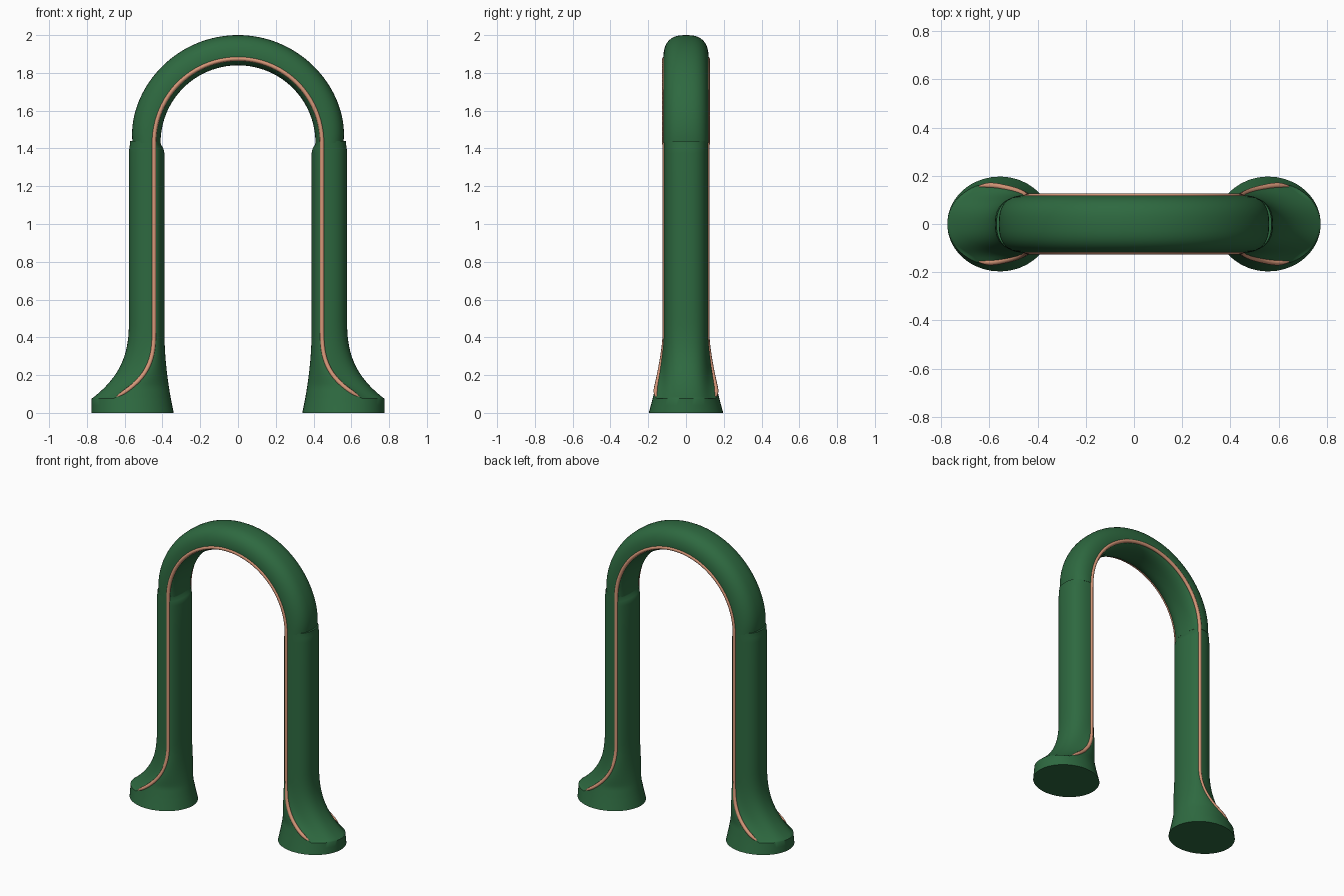
import bpy, bmesh, math

if "Cube" in bpy.data.objects:
    bpy.data.objects.remove(bpy.data.objects["Cube"])

ARCH_Z = 1.43      # height of the arch centre
STRIPE_R = 0.445   # stripe distance from the centre line


def material(name, rgb):
    m = bpy.data.materials.new(name)
    m.diffuse_color = (*rgb, 1)
    m.use_nodes = True
    m.node_tree.nodes["Principled BSDF"].inputs["Base Color"].default_value = m.diffuse_color
    return m


green = material("deep_green", (0.027, 0.141, 0.051))
copper = material("copper", (0.68, 0.31, 0.19))


def fall(z, start, length, power):
    """Eases from 1 at start to 0 at start + length."""
    return min(1, max(0, 1 - (z - start) / length)) ** power


def loft(name, rings, mat, angle=35):
    """Skin a list of closed rings and cap both ends."""
    bm = bmesh.new()
    loops = [[bm.verts.new(p) for p in ring] for ring in rings]
    n = len(loops[0])
    for a, b in zip(loops, loops[1:]):
        for i in range(n):
            j = (i + 1) % n
            bm.faces.new((a[i], a[j], b[j], b[i]))
    bm.faces.new(loops[0])
    bm.faces.new(loops[-1])
    bmesh.ops.recalc_face_normals(bm, faces=bm.faces)
    me = bpy.data.meshes.new(name)
    bm.to_mesh(me)
    bm.free()
    ob = bpy.data.objects.new(name, me)
    bpy.context.collection.objects.link(ob)
    me.materials.append(mat)
    smooth(ob, angle)
    return ob


def smooth(ob, angle):
    bpy.ops.object.select_all(action='DESELECT')
    bpy.context.view_layer.objects.active = ob
    ob.select_set(True)
    bpy.ops.object.shade_smooth_by_angle(angle=math.radians(angle))


def seam(z):
    """Seam between inner flare and outer sweep: x, half depth, ellipse values."""
    s = STRIPE_R + 0.215 * fall(z, 0.075, 0.4, 3.5)
    ry = 0.118 + 0.079 * fall(z, 0, 0.4, 1.4)
    c = min(0.557, s)
    t0 = math.acos((s - c) / 0.218)
    return s, ry * math.sin(t0), c, ry, t0


def leg_ring(z, disc):
    s, w, c, ry, t0 = seam(z)
    top = 1 - fall(z, 1.375, 0.05, 1)
    xi = 0.39 - 0.05 * fall(z, 0, 0.45, 2) + 0.022 * top ** 2
    xo = 0.577 + 0.198 * fall(z, 0.075, 0.45, 3) - 0.006 * top ** 2
    pts = []
    # inner rounded side
    for i in range(25):
        t = t0 + (2 * math.pi - 2 * t0) * i / 24
        k = math.cos(t)
        pts.append((c + k * (0.218 if k > 0 else c - xi), ry * math.sin(t), z))
    # outer side: disc rim or swept rounded face
    for i in range(1, 24):
        f = i / 24
        if disc:
            t = -t0 + 2 * t0 * f
            pts.append((c + 0.218 * math.cos(t), ry * math.sin(t), z))
        else:
            a = -math.pi / 2 + math.pi * f
            u = abs(math.cos(a)) ** 0.8
            v = abs(math.sin(a)) ** 0.8
            y = 0.116 * v + (w - 0.116) * (1 - u) ** 3
            pts.append((s + (xo - s) * u, math.copysign(y, a), z))
    return pts


# Flared legs
heights = [0.08 + 0.52 * (i / 24) ** 1.4 for i in range(25)]
heights += [0.9, 1.2, 1.375, 1.39, 1.405, 1.42, 1.44]
rings = [leg_ring(0, True), leg_ring(0.04, True), leg_ring(0.075, True)]
rings += [leg_ring(z, False) for z in heights]
legs = loft("legs", rings, green)
mirror = legs.modifiers.new("mirror", 'MIRROR')
mirror.use_axis[0] = True


# Arch
def arch_ring(a):
    pts = []
    outer = 0.57 - 0.012 * (1 - math.sin(a)) ** 6
    for i in range(40):
        t = 2 * math.pi * i / 40
        k, q = math.cos(t), math.sin(t)
        y = math.copysign(abs(q) ** 0.75, q) * 0.119
        r = 0.455 + (abs(k) ** 0.85 * (outer - 0.455) if k > 0 else k * 0.045)
        pts.append((r * math.cos(a), y, ARCH_Z + r * math.sin(a)))
    return pts


loft("arch", [arch_ring(math.pi * i / 64) for i in range(65)], green)

# Stripes running up one leg, over the arch and down the other
half = []
for i in range(30):
    z = 0.085 + 0.5 * (i / 29) ** 1.5
    s, w = seam(z)[:2]
    half.append((s, w, z, min(1, 0.35 + i / 6)))
half += [(STRIPE_R, 0.118, z, 1) for z in (0.8, 1.1, 1.4)]
over = [(STRIPE_R * math.cos(math.pi * i / 48), 0.119,
         ARCH_Z + STRIPE_R * math.sin(math.pi * i / 48), 1) for i in range(49)]
path = half + over + [(-x, y, z, r) for x, y, z, r in reversed(half)]

for name, side in (("front_stripe", -1), ("back_stripe", 1)):
    cu = bpy.data.curves.new(name, 'CURVE')
    cu.dimensions = '3D'
    cu.bevel_depth = 0.012
    cu.bevel_resolution = 2
    cu.use_fill_caps = True
    sp = cu.splines.new('POLY')
    sp.points.add(len(path) - 1)
    for p, (x, y, z, r) in zip(sp.points, path):
        p.co = (x, side * (y - 0.005), z, 1)
        p.radius = r
    cu.materials.append(copper)
    ob = bpy.data.objects.new(name, cu)
    bpy.context.collection.objects.link(ob)
    bpy.ops.object.select_all(action='DESELECT')
    bpy.context.view_layer.objects.active = ob
    ob.select_set(True)
    bpy.ops.object.convert(target='MESH')
    smooth(bpy.context.view_layer.objects.active, 60)
